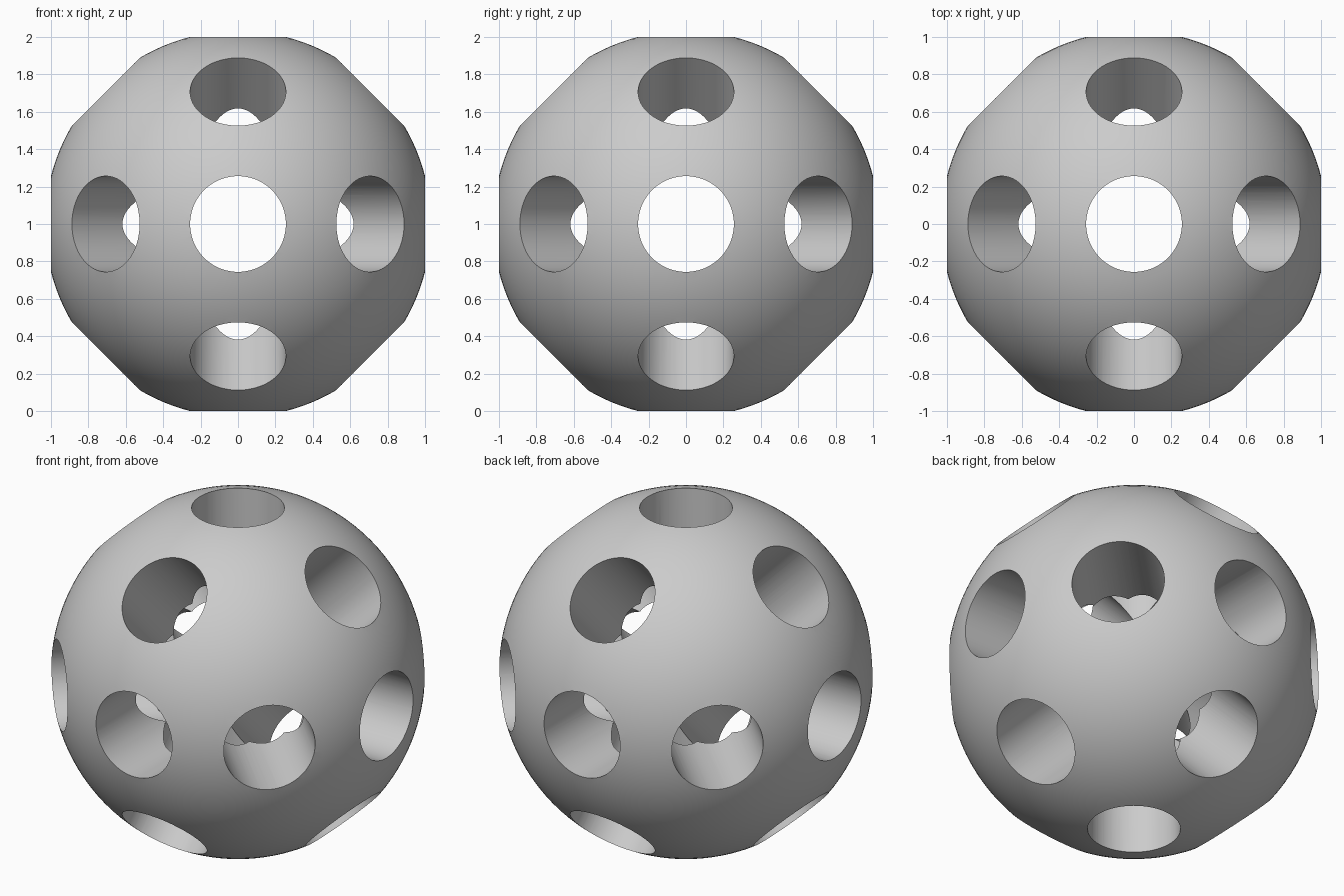
import bpy
import math
from itertools import product
from mathutils import Vector

HOLE = 0.256                       # bore radius
BALL = math.hypot(1.0, HOLE)       # ball radius, so bore rims sit at distance 1
CENTRE = Vector((0, 0, 1))

cube = bpy.data.objects.get("Cube")
if cube:
    bpy.data.objects.remove(cube, do_unlink=True)

# Single grey material
grey = bpy.data.materials.new("grey")
grey.use_nodes = True
colour = (0.6, 0.6, 0.6, 1)
grey.diffuse_color = colour
grey.node_tree.nodes["Principled BSDF"].inputs["Base Color"].default_value = colour

# Ball body
bpy.ops.mesh.primitive_uv_sphere_add(segments=128, ring_count=64, radius=BALL, location=CENTRE)
ball = bpy.context.object
ball.name = "pierced_ball"
ball.data.materials.append(grey)


def bore(axis):
    """Cut a round hole right through the ball along an axis."""
    bpy.ops.mesh.primitive_cylinder_add(vertices=96, radius=HOLE, depth=3, location=CENTRE)
    cutter = bpy.context.object
    cutter.name = "hole_cutter"
    cutter.rotation_euler = axis.to_track_quat("Z", "Y").to_euler()
    cutter.data.materials.append(grey)
    cutter.hide_render = True
    bpy.context.view_layer.objects.active = ball
    cut = ball.modifiers.new("hole", "BOOLEAN")
    cut.operation = "DIFFERENCE"
    cut.solver = "EXACT"
    cut.object = cutter
    bpy.ops.object.modifier_apply(modifier=cut.name)
    bpy.data.objects.remove(cutter, do_unlink=True)


# Three main axes and six diagonals, each opposite pair taken once
for step in product((-1, 0, 1), repeat=3):
    if step > (0, 0, 0) and sum(map(abs, step)) < 3:
        bore(Vector(step))

# Smooth surfaces with crisp rims
bpy.ops.object.select_all(action="DESELECT")
ball.select_set(True)
bpy.context.view_layer.objects.active = ball
bpy.ops.object.shade_smooth_by_angle(angle=math.radians(30))
